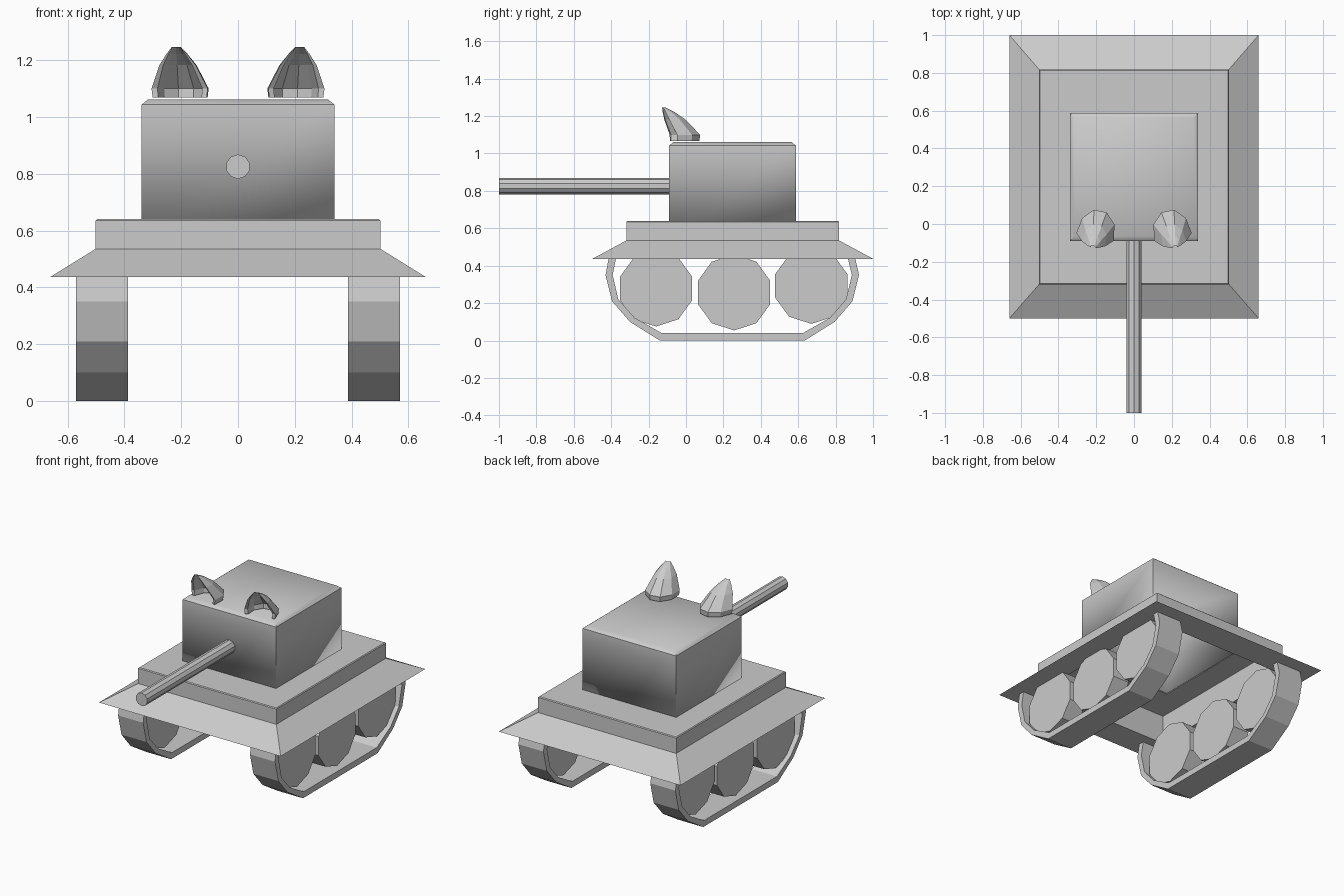
import bpy, math
from mathutils import Matrix, Vector

if "Cube" in bpy.data.objects:
    bpy.data.objects.remove(bpy.data.objects["Cube"], do_unlink=True)

GREY = (0.6, 0.6, 0.6, 1)
grey = bpy.data.materials.new("plain_grey")
grey.use_nodes = True
grey.diffuse_color = GREY
grey.node_tree.nodes["Principled BSDF"].inputs["Base Color"].default_value = GREY


def add_mesh(name, verts, faces):
    mesh = bpy.data.meshes.new(name)
    mesh.from_pydata(verts, [], faces)
    mesh.materials.append(grey)
    obj = bpy.data.objects.new(name, mesh)
    bpy.context.collection.objects.link(obj)
    return obj


def loft(name, loops, cap_start=False, cap_end=False, wrap=False):
    """Skin equal-length closed point loops with quads."""
    n = len(loops[0])
    faces = []
    for k in range(len(loops) if wrap else len(loops) - 1):
        a, b = k * n, (k + 1) % len(loops) * n
        for i in range(n):
            j = (i + 1) % n
            faces.append((a + i, a + j, b + j, b + i))
    if cap_start:
        faces.append(tuple(reversed(range(n))))
    if cap_end:
        faces.append(tuple(range((len(loops) - 1) * n, len(loops) * n)))
    return add_mesh(name, [p for loop in loops for p in loop], faces)


def rect(half_x, y0, y1, z, inset=0):
    x, y0, y1 = half_x - inset, y0 + inset, y1 - inset
    return [(-x, y0, z), (x, y0, z), (x, y1, z), (-x, y1, z)]


def thicken(obj, amount):
    mod = obj.modifiers.new("thickness", "SOLIDIFY")
    mod.thickness = amount
    mod.offset = -1


# Body: sloped skirt ring, hollow hull and hollow turret
HULL = (0.502, -0.319, 0.818)
TURRET = (0.34, -0.09, 0.587)
loft("skirt", [rect(0.66, -0.5, 1, 0.437), rect(*HULL, 0.535),
               rect(*HULL, 0.437, 0.008)], wrap=True)
thicken(loft("hull", [rect(*HULL, 0.437), rect(*HULL, 0.635),
                      rect(*HULL, 0.64, 0.005), rect(*TURRET, 0.64)]), 0.008)
turret = loft("turret", [rect(*TURRET, 0.635), rect(*TURRET, 1.043),
                         rect(*TURRET, 1.062, 0.024)], cap_end=True)
thicken(turret, 0.008)

# Soft top edge, crisp side edges
bpy.ops.object.select_all(action="DESELECT")
turret.select_set(True)
bpy.context.view_layer.objects.active = turret
bpy.ops.object.shade_smooth_by_angle(angle=math.radians(45))


# Straight prism along any axis
def prism(name, sides, radius, length, centre, rotation):
    bpy.ops.mesh.primitive_cylinder_add(vertices=sides, radius=radius, depth=length)
    obj = bpy.context.object
    obj.name = name
    obj.data.transform(Matrix.Translation(centre) @ rotation)
    obj.data.materials.append(grey)


prism("gun_barrel", 10, 0.043, 0.93, (0, -0.535, 0.825),
      Matrix.Rotation(math.pi / 2, 4, "X"))

# Tracks: outer and inner outlines in the side plane
OUTER = [(-0.41, 0.46), (-0.43, 0.35), (-0.395, 0.21), (-0.3, 0.1), (-0.14, 0),
         (0.635, 0), (0.795, 0.1), (0.89, 0.21), (0.925, 0.35), (0.9, 0.46)]
INNER = [(-0.37, 0.46), (-0.392, 0.35), (-0.362, 0.22), (-0.275, 0.122), (-0.13, 0.04),
         (0.625, 0.04), (0.77, 0.122), (0.855, 0.22), (0.887, 0.35), (0.86, 0.46)]
WHEELS = {"front": (-0.16, 0.278), "middle": (0.257, 0.257), "rear": (0.67, 0.292)}

# Ear cross-sections: height, centre y, half width, depth
EAR = [(1.068, -0.05, 0.098, 0.125), (1.1, -0.05, 0.102, 0.128),
       (1.182, -0.092, 0.066, 0.09), (1.222, -0.112, 0.037, 0.05),
       (1.247, -0.125, 0.016, 0.01)]


def ear_section(z, y, w, d):
    arc = [math.radians(-8 + 196 * i / 5) for i in range(6)]
    outer = [(w * math.cos(a), y + d * math.sin(a), z) for a in arc]
    inner = [(0.8 * w * math.cos(a), y + 0.8 * d * math.sin(a), z) for a in arc]
    return outer + inner[::-1]


for side, s in (("left", 1), ("right", -1)):
    track = [[(x * s, y, z) for y, z in OUTER + INNER[::-1]] for x in (0.388, 0.57)]
    if s < 0:
        track.reverse()
    loft(side + "_track", track, cap_start=True, cap_end=True)

    for place, (y, z) in WHEELS.items():
        # a corner of each ten-sided wheel points straight down
        prism(f"{side}_{place}_wheel", 10, 0.203, 0.12, (0.48 * s, y, z),
              Matrix.Rotation(math.pi / 2, 4, "Z") @ Matrix.Rotation(math.pi / 2, 4, "X"))

    # Hollow ears curl forward and turn slightly outward
    ear = loft(side + "_ear", [ear_section(*e) for e in EAR], cap_start=True, cap_end=True)
    pivot = Vector((0, -0.04, 0))
    ear.data.transform(Matrix.Translation(pivot + Vector((0.2 * s, 0, 0)))
                       @ Matrix.Rotation(0.2 * s, 4, "Z") @ Matrix.Translation(-pivot))
